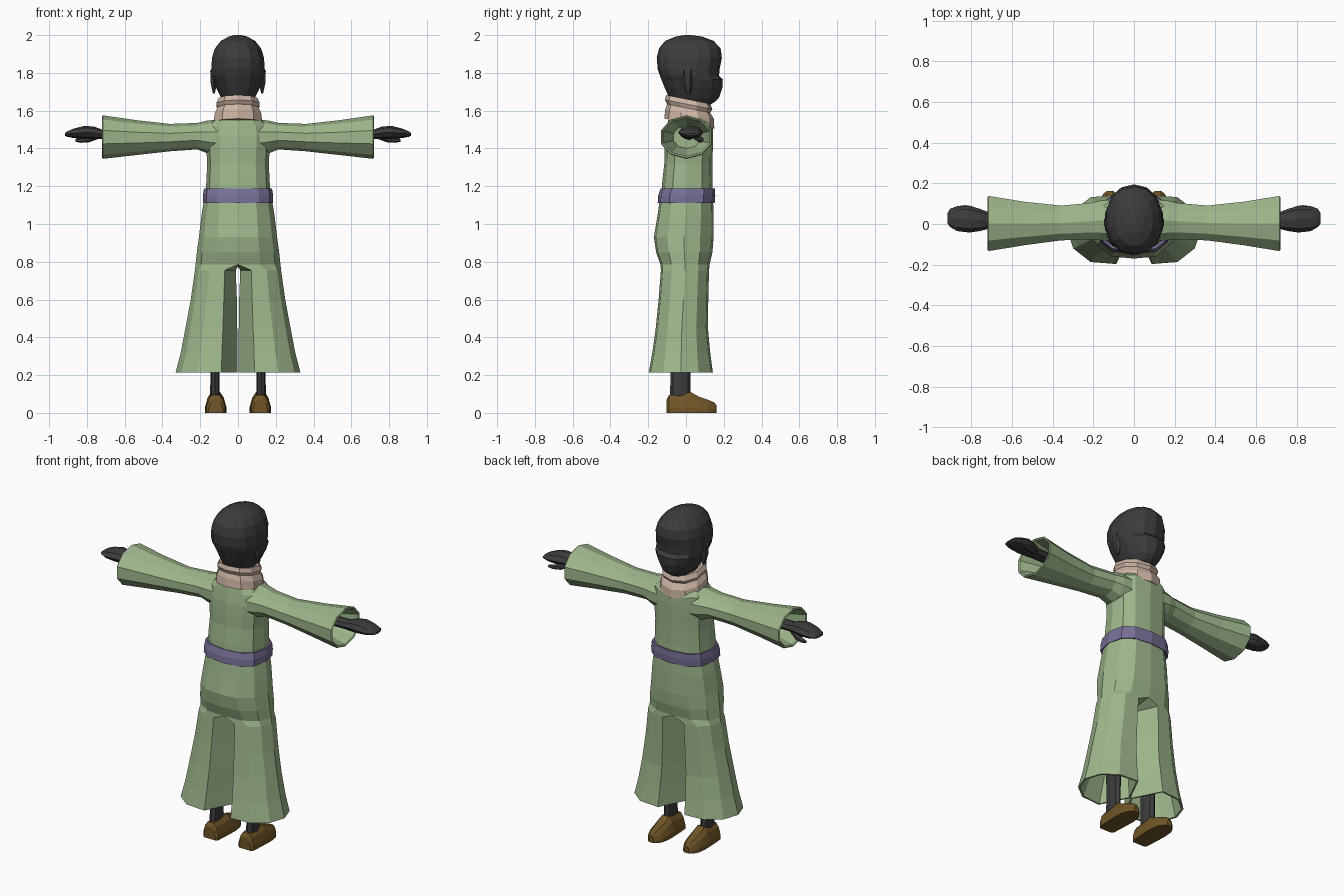
import bpy, bmesh
from math import sin, cos, pi, copysign

cube = bpy.data.objects.get("Cube")
if cube:
    bpy.data.objects.remove(cube)


def material(name, rgb):
    m = bpy.data.materials.new(name)
    m.use_nodes = True
    m.diffuse_color = (*rgb, 1)
    m.node_tree.nodes["Principled BSDF"].inputs["Base Color"].default_value = (*rgb, 1)
    return m


GREEN = material("sage green cloth", (0.34, 0.47, 0.26))
DARK = material("charcoal", (0.045, 0.045, 0.045))
BEIGE = material("beige wool", (0.62, 0.47, 0.38))
PURPLE = material("muted purple", (0.19, 0.16, 0.31))
BROWN = material("brown leather", (0.16, 0.09, 0.02))


def soft(v, power):
    return copysign(abs(v) ** power, v)


def z_ring(z, rx, yb, yf, n=12, tilt=0, cx=0, power=0.8):
    """Horizontal ring between a back and a front depth."""
    yc, ry = (yb + yf) / 2, (yf - yb) / 2
    ring = []
    for i in range(n):
        a = 2 * pi * i / n + pi / 2
        y = yc + ry * soft(sin(a), power)
        ring.append((cx + rx * soft(cos(a), power), y, z + tilt * y))
    return ring


def x_ring(x, zlow, ztop, ya, yb, n=10):
    """Ring across the arm axis."""
    ring = []
    for i in range(n):
        a = 2 * pi * i / n
        ring.append((x, (ya + yb) / 2 + (yb - ya) / 2 * sin(a),
                     (zlow + ztop) / 2 - (ztop - zlow) / 2 * cos(a)))
    return ring


def finish(name, bm, mat, mirror):
    bmesh.ops.recalc_face_normals(bm, faces=bm.faces)
    mesh = bpy.data.meshes.new(name)
    bm.to_mesh(mesh)
    bm.free()
    mesh.materials.append(mat)
    ob = bpy.data.objects.new(name, mesh)
    bpy.context.collection.objects.link(ob)
    if mirror:
        mod = ob.modifiers.new("mirror", "MIRROR")
        mod.merge_threshold = 0.001
    return ob


def bridge(bm, a, b, closed=True):
    n = len(a)
    for i in range(n if closed else n - 1):
        j = (i + 1) % n
        bm.faces.new((a[i], a[j], b[j], b[i]))


def loft(name, rings, mat, caps=(True, True), mirror=False):
    bm = bmesh.new()
    rows = [[bm.verts.new(p) for p in r] for r in rings]
    for a, b in zip(rows, rows[1:]):
        bridge(bm, a, b)
    for use, row in zip(caps, (rows[0], rows[-1])):
        if use:
            bm.faces.new(row)
    return finish(name, bm, mat, mirror)


# Head: a rounded skull with a brow ledge and a jutting lower face
skull = [(1.60, .07, -.06, .08), (1.645, .075, -.07, .15), (1.67, .092, -.09, .175),
         (1.72, .118, -.112, .192), (1.765, .136, -.13, .195), (1.785, .143, -.138, .175),
         (1.82, .145, -.15, .178), (1.88, .141, -.155, .19), (1.93, .125, -.143, .183),
         (1.97, .092, -.11, .145), (1.992, .05, -.055, .085), (2.0, .018, -.01, .03)]
loft("head", [z_ring(*r, n=14, power=0.92) for r in skull], DARK)
ear = [(1.69, .006, .0, .025), (1.75, .02, -.02, .035),
       (1.81, .022, -.025, .04), (1.835, .008, -.01, .03)]
loft("ear", [z_ring(*r, n=6, cx=.128, power=1) for r in ear], DARK, mirror=True)

# Collar: two soft folds, lower in front
folds = [(1.535, .135, -.115, .15), (1.585, .128, -.11, .148), (1.615, .112, -.1, .128),
         (1.635, .12, -.112, .14), (1.662, .108, -.105, .128), (1.655, .085, -.085, .105),
         (1.6, .08, -.08, .1)]
loft("collar", [z_ring(*r, n=10, tilt=-.2, power=.9) for r in folds], BEIGE)

# Tunic body
trunk = [(1.14, .172, -.13, .143), (1.22, .168, -.126, .14), (1.32, .163, -.115, .14),
         (1.4, .168, -.113, .142), (1.46, .172, -.11, .143), (1.52, .165, -.1, .142),
         (1.55, .13, -.095, .125)]
loft("tunic_body", [z_ring(*r) for r in trunk], GREEN)

# Flared sleeves with a hollow cuff
sleeve = [(.1, 1.36, 1.555, -.09, .125), (.165, 1.375, 1.547, -.085, .12),
          (.215, 1.395, 1.535, -.08, .108), (.36, 1.385, 1.53, -.085, .095),
          (.54, 1.365, 1.55, -.11, .115), (.715, 1.345, 1.575, -.14, .145),
          (.72, 1.35, 1.57, -.135, .14), (.715, 1.358, 1.562, -.127, .132),
          (.55, 1.4, 1.52, -.07, .08)]
loft("sleeve", [x_ring(*r) for r in sleeve], GREEN, mirror=True)

# Mitten hands and thumbs
hand = [(.54, 1.445, 1.505, -.02, .05), (.72, 1.45, 1.5, -.025, .06),
        (.76, 1.45, 1.515, -.035, .075), (.81, 1.45, 1.52, -.042, .09),
        (.87, 1.455, 1.505, -.035, .088), (.905, 1.462, 1.49, -.015, .075),
        (.917, 1.468, 1.48, .0, .055)]
loft("hand", [x_ring(*r, n=8) for r in hand], DARK, mirror=True)
thumb = [(.74, 1.45, 1.48, .03, .06), (.79, 1.432, 1.468, .05, .088),
         (.83, 1.43, 1.458, .065, .095), (.86, 1.435, 1.45, .075, .09)]
loft("thumb", [x_ring(*r, n=6) for r in thumb], DARK, mirror=True)

# Belt
band = [(1.118, .165, -.125, .135), (1.112, .186, -.15, .152), (1.15, .186, -.147, .155),
        (1.188, .18, -.135, .153), (1.184, .16, -.12, .13)]
loft("belt", [z_ring(*r, power=.75) for r in band], PURPLE)


# Wide trousers: half a hip that opens into one leg, mirrored
def leg_row(z, xin, xout, yb, yf, inner=None):
    w, mid = xout - xin, (yb + yf) / 2
    d = yf - mid
    row = [(xin, yb, z), (xin + .52 * w, yb + .01, z), (xin + .87 * w, mid - .55 * d, z),
           (xout, mid, z), (xin + .87 * w, mid + .55 * d, z),
           (xin + .52 * w, yf - .01, z), (xin, yf, z)]
    if inner is not None:
        row.append((inner, mid, z))
    return row


hips = [(1.14, 0, .178, -.137, .143), (1.05, 0, .193, -.15, .146),
        (.93, 0, .207, -.17, .146), (.85, 0, .218, -.158, .14), (.785, 0, .225, -.135, .125)]
legs = [(.755, .07, .228, -.133, .122, .012), (.6, .075, .25, -.145, .118, .006),
        (.45, .08, .278, -.16, .116, .004), (.32, .085, .303, -.178, .128, .003),
        (.215, .088, .33, -.197, .142, .002), (.215, .092, .318, -.186, .131, .012),
        (.45, .085, .25, -.13, .095, .03)]
bm = bmesh.new()
hip_rows = [[bm.verts.new(p) for p in leg_row(*r)] for r in hips]
for a, b in zip(hip_rows, hip_rows[1:]):
    bridge(bm, a, b, closed=False)
crotch = bm.verts.new((0, 0, .775))
leg_rows = [hip_rows[-1] + [crotch]]
leg_rows += [[bm.verts.new(p) for p in leg_row(*r)] for r in legs]
for a, b in zip(leg_rows, leg_rows[1:]):
    bridge(bm, a, b)
bm.faces.new(leg_rows[-1])
finish("trousers", bm, GREEN, True)

# Shins
shin = [(.06, .026, -.085, .025), (.22, .024, -.082, .025), (.47, .035, -.085, .03)]
loft("shin", [z_ring(*r, n=8, cx=.122, power=.9) for r in shin], DARK, mirror=True)


# Shoes: sections from heel to toe
def shoe_ring(y, half, top):
    side = [(half, 0), (half, .3 * top), (.75 * half, .75 * top), (.4 * half, top)]
    outline = side + [(-x, z) for x, z in reversed(side)]
    return [(.118 + x, y, z) for x, z in outline]


shoe = [(-.102, .038, .07), (-.09, .05, .095), (-.02, .054, .1), (.025, .056, .11),
        (.07, .057, .085), (.12, .05, .068), (.15, .032, .055), (.162, .015, .04)]
loft("shoe", [shoe_ring(*r) for r in shoe], BROWN, mirror=True)
